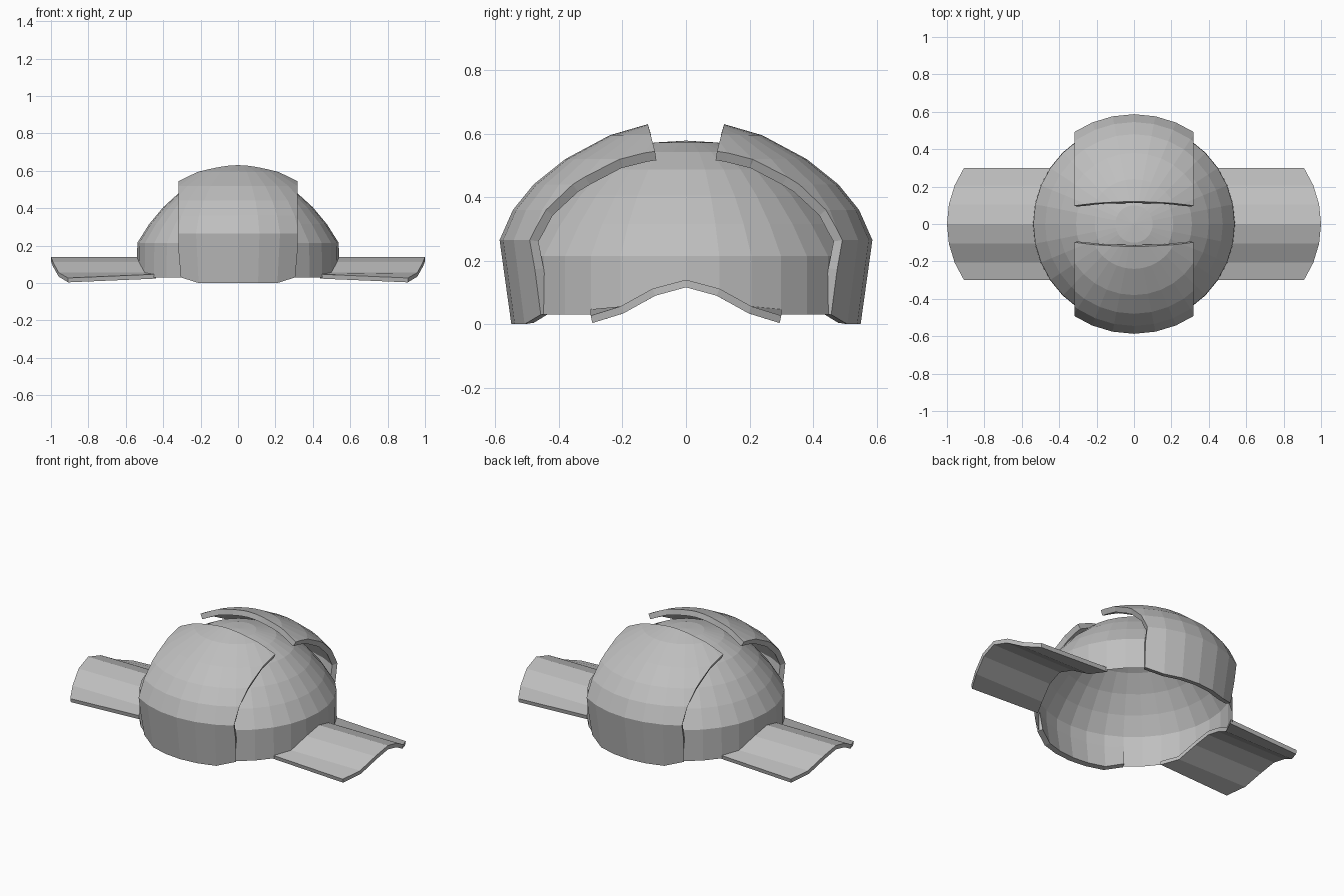
import bpy, bmesh, math

if "Cube" in bpy.data.objects:
    bpy.data.objects.remove(bpy.data.objects["Cube"])

STEP = math.radians(11.25)          # 32 sides around the dome

grey = bpy.data.materials.new("plain grey")
grey.diffuse_color = (0.52, 0.52, 0.52, 1)
grey.use_nodes = True
grey.node_tree.nodes["Principled BSDF"].inputs["Base Color"].default_value = grey.diffuse_color


def finish(bm, name, thickness=0.0, turn=0.0):
    """Turn a bmesh into a flat shaded object, optionally thickened inward."""
    mesh = bpy.data.meshes.new(name)
    bm.to_mesh(mesh)
    bm.free()
    mesh.materials.append(grey)
    obj = bpy.data.objects.new(name, mesh)
    bpy.context.collection.objects.link(obj)
    obj.rotation_euler.z = turn
    if thickness:
        mod = obj.modifiers.new("thickness", 'SOLIDIFY')
        mod.thickness = thickness
        mod.offset = -1
    return obj


def revolve(profile, keep=lambda row, col: True, lower=None):
    """Revolve (radius, height) points, top to bottom, around z."""
    bm = bmesh.new()
    rows = []
    for i, (r, z) in enumerate(profile):
        ring = []
        for k in range(32):
            x, y = r * math.cos(k * STEP), r * math.sin(k * STEP)
            last = lower and i == len(profile) - 1
            ring.append(bm.verts.new((x, y, lower(x, y) if last else z)))
        rows.append(ring)
    for i in range(len(rows) - 1):
        for k in range(32):
            if keep(i, k):
                n = (k + 1) % 32
                bm.faces.new((rows[i][k], rows[i + 1][k], rows[i + 1][n], rows[i][n]))
    return bm, rows


def cut(bm, point, normal):
    """Remove everything on the side the normal points to."""
    geom = bm.verts[:] + bm.edges[:] + bm.faces[:]
    bmesh.ops.bisect_plane(bm, geom=geom, plane_co=point, plane_no=normal, clear_outer=True)


# Dome shell: open below, its rim arched where the side wings join
ARCH = (0.135, 0.108, 0.055, 0.03)


def rim(x, y):
    return ARCH[min(3, round(math.degrees(math.asin(min(1, abs(y) / 0.54))) / 11.25))]


dome_profile = [(0.10, 0.572), (0.21, 0.542), (0.31, 0.487), (0.40, 0.405),
                (0.475, 0.315), (0.538, 0.215), (0.54, 0.03)]
bm, rows = revolve(dome_profile, lower=rim)
tip = bm.verts.new((0, 0, 0.578))
for k in range(32):
    bm.faces.new((tip, rows[0][k], rows[0][(k + 1) % 32]))
finish(bm, "dome")

# Front and back cover panels: strips of a slightly larger shell
panel_profile = [(0.02, 0.645), (0.12, 0.63), (0.24, 0.595), (0.38, 0.52),
                 (0.48, 0.44), (0.545, 0.36), (0.587, 0.265), (0.55, 0.0)]


def panel_faces(row, col):
    # front half only; the lowest row is limited to six sides
    return 16 <= col < 32 and (row < 6 or 21 <= col < 27)


for name, turn in (("front_panel", 0), ("back_panel", math.pi)):
    bm, rows = revolve(panel_profile, panel_faces,
                       lower=lambda x, y: 0.03 if abs(x) > 0.25 else 0.0)
    loose = [v for v in bm.verts if not v.link_faces]
    bmesh.ops.delete(bm, geom=loose, context='VERTS')
    cut(bm, (0.318, 0, 0), (1, 0, 0))
    cut(bm, (-0.318, 0, 0), (-1, 0, 0))
    cut(bm, (0, -0.12, 0.63), (0, 0.115, 0.03))
    finish(bm, name, 0.032, turn)

# Side wings: arched strips with rounded outer ends
WING = (0.14, 0.112, 0.056, 0.027)
for name, turn in (("right_wing", 0), ("left_wing", math.pi)):
    bm = bmesh.new()
    pairs = []
    for k in range(-3, 4):
        x, y = 0.54 * math.cos(k * STEP), 0.54 * math.sin(k * STEP)
        z = WING[abs(k)]
        lift = 0.02 if abs(k) == 3 else 0.0
        pairs.append((bm.verts.new((x - 0.01, y, z + lift)), bm.verts.new((x + 0.46, y, z))))
    for (a, b), (c, d) in zip(pairs, pairs[1:]):
        bm.faces.new((a, b, d, c))
    finish(bm, name, 0.024, turn)
